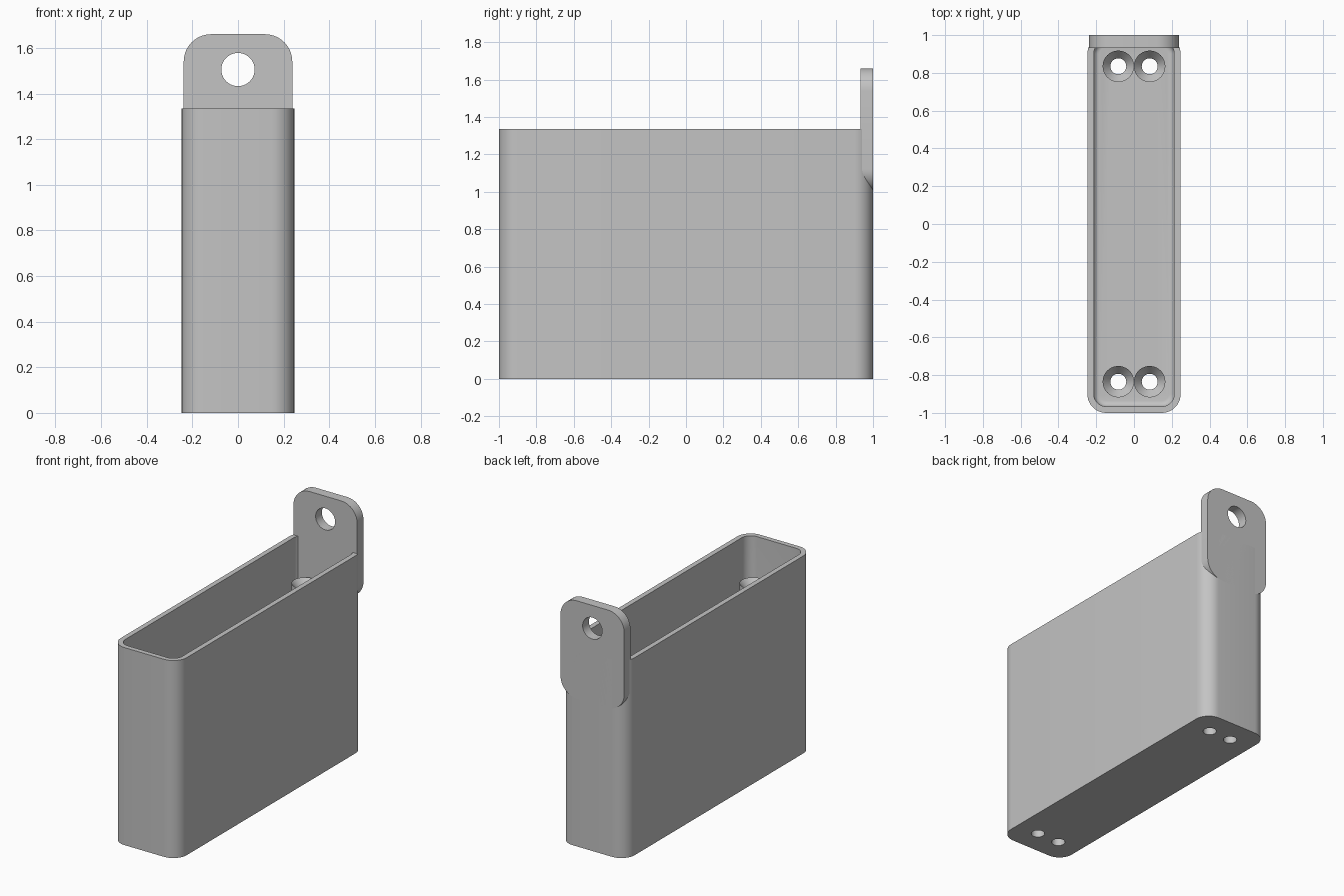
import bpy, bmesh, math
from mathutils import Matrix

cube = bpy.data.objects.get("Cube")
if cube:
    bpy.data.objects.remove(cube, do_unlink=True)

grey = bpy.data.materials.new("plain grey")
grey.diffuse_color = (0.55, 0.55, 0.55, 1)
grey.use_nodes = True
grey.node_tree.nodes["Principled BSDF"].inputs["Base Color"].default_value = (0.55, 0.55, 0.55, 1)


def rounded_rect(hx, hy, r, steps=10):
    """Outline of a rounded rectangle, counter-clockwise."""
    pts = []
    for i, (sx, sy) in enumerate([(1, 1), (-1, 1), (-1, -1), (1, -1)]):
        for k in range(steps + 1):
            a = math.pi / 2 * (i + k / steps)
            pts.append((sx * (hx - r) + r * math.cos(a), sy * (hy - r) + r * math.sin(a)))
    return pts


def circle(r, n=40):
    return [(r * math.cos(2 * math.pi * k / n), r * math.sin(2 * math.pi * k / n)) for k in range(n)]


def loft(name, sections, matrix=Matrix(), caps=True):
    """Join (outline, height) sections into one skin."""
    bm = bmesh.new()
    rings = [[bm.verts.new((x, y, z)) for x, y in outline] for outline, z in sections]
    n = len(rings[0])
    for a, b in zip(rings, rings[1:]):
        for i in range(n):
            j = (i + 1) % n
            bm.faces.new((a[i], a[j], b[j], b[i]))
    if caps:
        bm.faces.new(rings[0][::-1])
        bm.faces.new(rings[-1])
    bm.transform(matrix)
    if caps:
        bmesh.ops.recalc_face_normals(bm, faces=bm.faces)
    mesh = bpy.data.meshes.new(name)
    bm.to_mesh(mesh)
    bm.free()
    mesh.materials.append(grey)
    obj = bpy.data.objects.new(name, mesh)
    bpy.context.collection.objects.link(obj)
    return obj


def activate(obj):
    bpy.ops.object.select_all(action='DESELECT')
    obj.select_set(True)
    bpy.context.view_layer.objects.active = obj


def cut(obj, cutter):
    mod = obj.modifiers.new("hole", 'BOOLEAN')
    mod.operation = 'DIFFERENCE'
    mod.solver = 'EXACT'
    mod.object = cutter
    activate(obj)
    bpy.ops.object.modifier_apply(modifier=mod.name)
    bpy.data.objects.remove(cutter, do_unlink=True)


def smooth(obj):
    activate(obj)
    bpy.ops.object.shade_smooth_by_angle(angle=math.radians(30))


HX, HEIGHT, WALL, FLOOR, FILLET = 0.247, 1.335, 0.034, 0.06, 0.03
BORE, BOSS, BOSS_TOP = 0.042, 0.083, 1.088

# Open box: outer wall, rim, inner wall, filleted floor
sections = [(rounded_rect(HX, 1, 0.1), 0), (rounded_rect(HX, 1, 0.1), HEIGHT),
            (rounded_rect(HX - WALL, 1 - WALL, 0.066), HEIGHT)]
for k in range(6):
    a = math.pi / 2 * k / 5
    inset = WALL + FILLET * (1 - math.cos(a))
    sections.append((rounded_rect(HX - inset, 1 - inset, 0.1 - inset),
                     FLOOR + FILLET * (1 - math.sin(a))))
box = loft("box", sections)

# Screw holes through the floor, each with a tall countersunk boss
for sy, end in ((-1, "front"), (1, "back")):
    for sx, side in ((-1, "right"), (1, "left")):
        place = Matrix.Translation((sx * 0.083, sy * 0.835, 0))
        cut(box, loft("drill", [(circle(BORE), -0.1), (circle(BORE), 0.2)], place))
        boss = loft(f"screw_boss_{end}_{side}",
                    [(circle(BOSS), FLOOR), (circle(BOSS), BOSS_TOP),
                     (circle(BORE), BOSS_TOP - 0.05), (circle(BORE), FLOOR)],
                    place, caps=False)
        smooth(boss)
smooth(box)

# Hanging tab, standing upright in the back wall
upright = Matrix.Rotation(math.pi / 2, 4, 'X')
tab_shape = rounded_rect(0.238, 0.33, 0.12)
tab = loft("hanging_tab", [(tab_shape, 0), (tab_shape, 0.067)],
           Matrix.Translation((0, 1, 1.33)) @ upright)
cut(tab, loft("tab_drill", [(circle(0.073), -0.1), (circle(0.073), 0.2)],
              Matrix.Translation((0, 1, 1.505)) @ upright))
smooth(tab)
